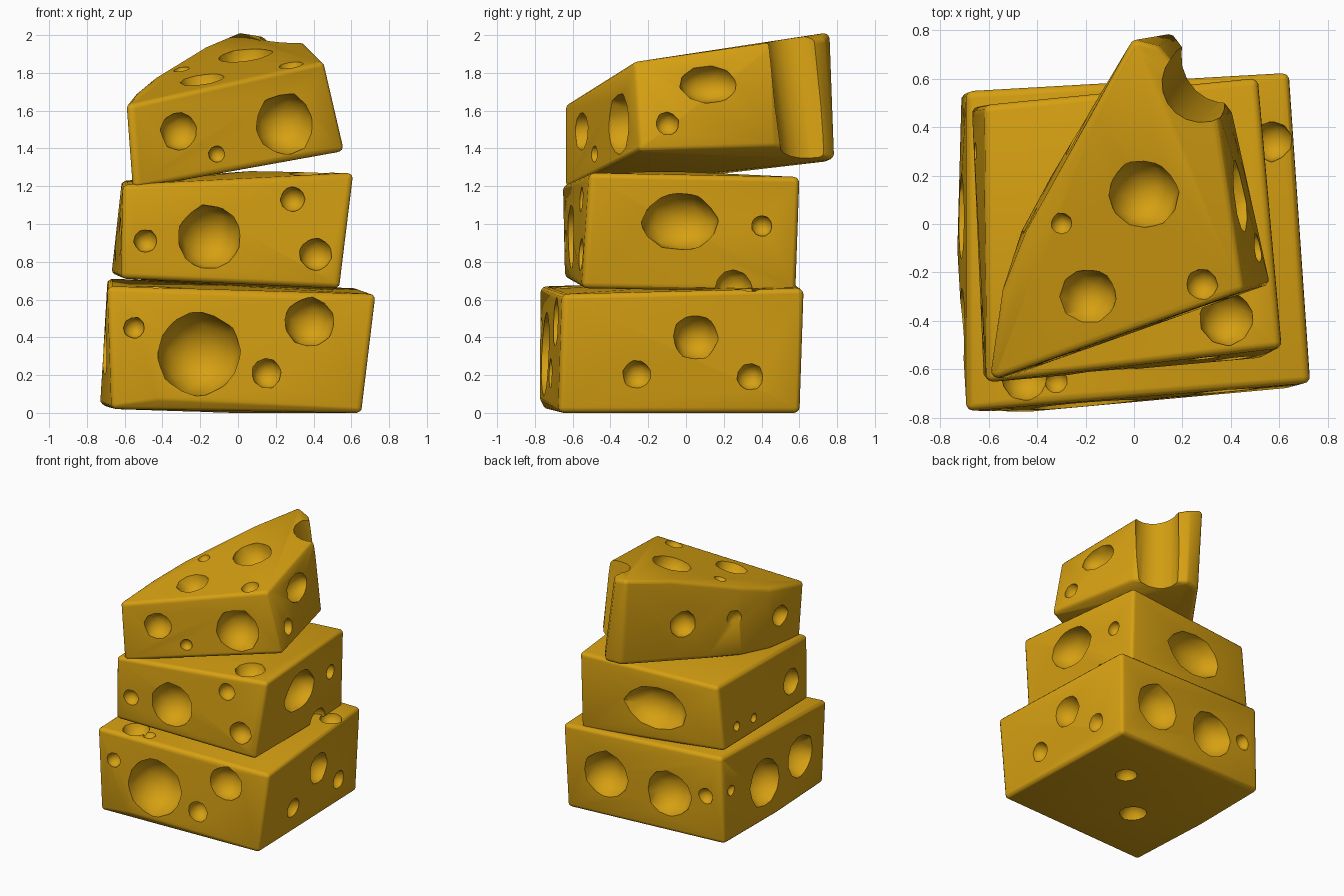
import bpy, bmesh, random
from mathutils import Vector, Matrix

random.seed(4)
if "Cube" in bpy.data.objects:
    bpy.data.objects.remove(bpy.data.objects["Cube"])

# One golden material for everything
cheese = bpy.data.materials.new("golden_cheese")
cheese.use_nodes = True
COLOUR = (0.67, 0.35, 0.006, 1)
cheese.diffuse_color = COLOUR
cheese.node_tree.nodes["Principled BSDF"].inputs["Base Color"].default_value = COLOUR
ROUNDING = 0.03


def make_object(name, bm):
    bmesh.ops.recalc_face_normals(bm, faces=bm.faces)
    mesh = bpy.data.meshes.new(name)
    bm.to_mesh(mesh)
    bm.free()
    mesh.materials.append(cheese)
    obj = bpy.data.objects.new(name, mesh)
    bpy.context.collection.objects.link(obj)
    return obj


def rounded_hull(name, corners):
    """Hull around a small ball tucked inside each corner, giving soft edges."""
    corners = [Vector(c) for c in corners]
    middle = sum(corners, Vector()) / len(corners)
    bm = bmesh.new()
    for corner in corners:
        inward = middle - corner
        rise = ROUNDING if inward.z > 0 else -ROUNDING
        inward.z = 0
        centre = corner + inward.normalized() * ROUNDING * 1.35 + Vector((0, 0, rise))
        bmesh.ops.create_icosphere(bm, subdivisions=2, radius=ROUNDING,
                                   matrix=Matrix.Translation(centre))
    bmesh.ops.delete(bm, geom=bm.faces[:] + bm.edges[:], context="EDGES_FACES")
    bmesh.ops.convex_hull(bm, input=bm.verts[:])
    bmesh.ops.delete(bm, geom=[v for v in bm.verts if not v.link_faces], context="VERTS")
    return make_object(name, bm)


def hole_cutter(holes, scoop):
    """Faceted, slightly uneven balls, plus an optional slanted scoop."""
    bm = bmesh.new()
    for x, y, z, r, *stretch in holes:
        ball = bmesh.ops.create_icosphere(bm, subdivisions=2, radius=r * 1.03)
        spin = Matrix.Rotation(random.uniform(0, 3), 3, Vector((x, y, z)))
        size = Matrix.Diagonal(stretch or (1, 1, 1))
        for v in ball["verts"]:
            v.co = size @ spin @ v.co * random.uniform(0.95, 1.05) + Vector((x, y, z))
    if scoop:
        start, end = Vector(scoop[0]), Vector(scoop[1])
        axis = end - start
        place = Matrix.Translation((start + end) / 2) @ axis.to_track_quat("Z", "Y").to_matrix().to_4x4()
        bmesh.ops.create_cone(bm, cap_ends=True, segments=20, radius1=scoop[2], radius2=scoop[3],
                              depth=axis.length, matrix=place)
    cutter = make_object("hole_cutter", bm)
    cutter.hide_render = True
    return cutter


def cheese_piece(name, corners, holes, scoop=None):
    """Soft-edged piece with the holes cut out."""
    piece = rounded_hull(name, corners)
    cutter = hole_cutter(holes, scoop)
    cut = piece.modifiers.new("holes", "BOOLEAN")
    cut.operation = "DIFFERENCE"
    cut.solver = "EXACT"
    cut.use_self = True
    cut.object = cutter

    bpy.ops.object.select_all(action="DESELECT")
    piece.select_set(True)
    bpy.context.view_layer.objects.active = piece
    bpy.ops.object.modifier_apply(modifier="holes")
    bpy.data.objects.remove(cutter)
    bpy.ops.object.shade_smooth_by_angle(angle=0.7)


# Bottom block
cheese_piece(
    "bottom_block",
    [(-.67, -.76, .02), (.66, -.67, 0), (.62, .6, 0), (-.71, .54, .03),
     (-.69, -.77, .67), (.73, -.65, .63), (.64, .62, .66), (-.69, .55, .71),
     (-.74, -.1, .04), (-.45, -.78, .05), (0, 0, 0)],
    [(-.21, -.74, .31, .22), (.38, -.69, .48, .13), (.15, -.7, .21, .08), (-.55, -.76, .45, .055),
     (.69, .05, .4, .12), (.68, -.26, .2, .075), (.65, .34, .19, .07),
     (.57, .34, .66, .08), (-.45, -.63, .69, .1), (-.32, -.65, .68, .05),
     (.28, .61, .34, .18), (-.25, .58, .32, .18), (-.56, .56, .38, .06),
     (-.71, .44, .42, .04), (-.73, .03, .33, .18), (-.71, -.42, .36, .16),
     (-.2, -.25, 0, .1), (.2, .15, 0, .08)])

# Middle block
cheese_piece(
    "middle_block",
    [(-.62, -.64, .71), (.54, -.55, .66), (.51, .58, .64), (-.67, .48, .73),
     (-.61, -.65, 1.21), (.61, -.51, 1.27), (.51, .6, 1.25), (-.62, .49, 1.23),
     (.1, -.1, 1.28)],
    [(-.15, -.61, .93, .165), (-.49, -.64, .91, .06), (.29, -.55, 1.13, .065), (.41, -.56, .84, .085),
     (.56, -.03, 1.01, .155, 1, 1.27, 1), (.52, .4, .99, .055), (.5, .25, .66, .1),
     (.38, -.39, 1.28, .11),
     (-.12, .56, .95, .17, 1.5, 1, 1),
     (-.65, .3, .86, .035), (-.65, .08, .84, .035), (-.64, -.42, .93, .1)])

# Top wedge with a curved flank and a scooped back corner
cheese_piece(
    "top_wedge",
    [(-.55, -.64, 1.19), (.56, -.25, 1.38), (.41, .47, 1.4), (.16, .79, 1.34), (.06, .77, 1.33),
     (-.54, -.31, 1.22), (-.47, -.06, 1.24), (-.35, .2, 1.27), (-.2, .43, 1.3),
     (-.58, -.64, 1.64), (.46, -.28, 1.86), (.36, .46, 1.96), (.1, .75, 1.99), (.02, .77, 2.01),
     (-.54, -.31, 1.7), (-.45, -.06, 1.78), (-.32, .2, 1.86), (-.16, .47, 1.94)],
    [(-.31, -.56, 1.49, .1), (.25, -.36, 1.53, .16), (-.11, -.49, 1.37, .045),
     (.44, .12, 1.74, .1, 1, 1.55, 1), (.5, -.1, 1.53, .06),
     (.04, .12, 1.9, .145), (-.19, -.3, 1.78, .115), (-.3, 0, 1.83, .045), (.28, -.25, 1.85, .065),
     (-.23, .37, 1.58, .1), (-.48, .04, 1.55, .085), (-.57, -.38, 1.45, .08)],
    scoop=((.405, .72, 1.2), (.262, .56, 2.1), .19, .16))
